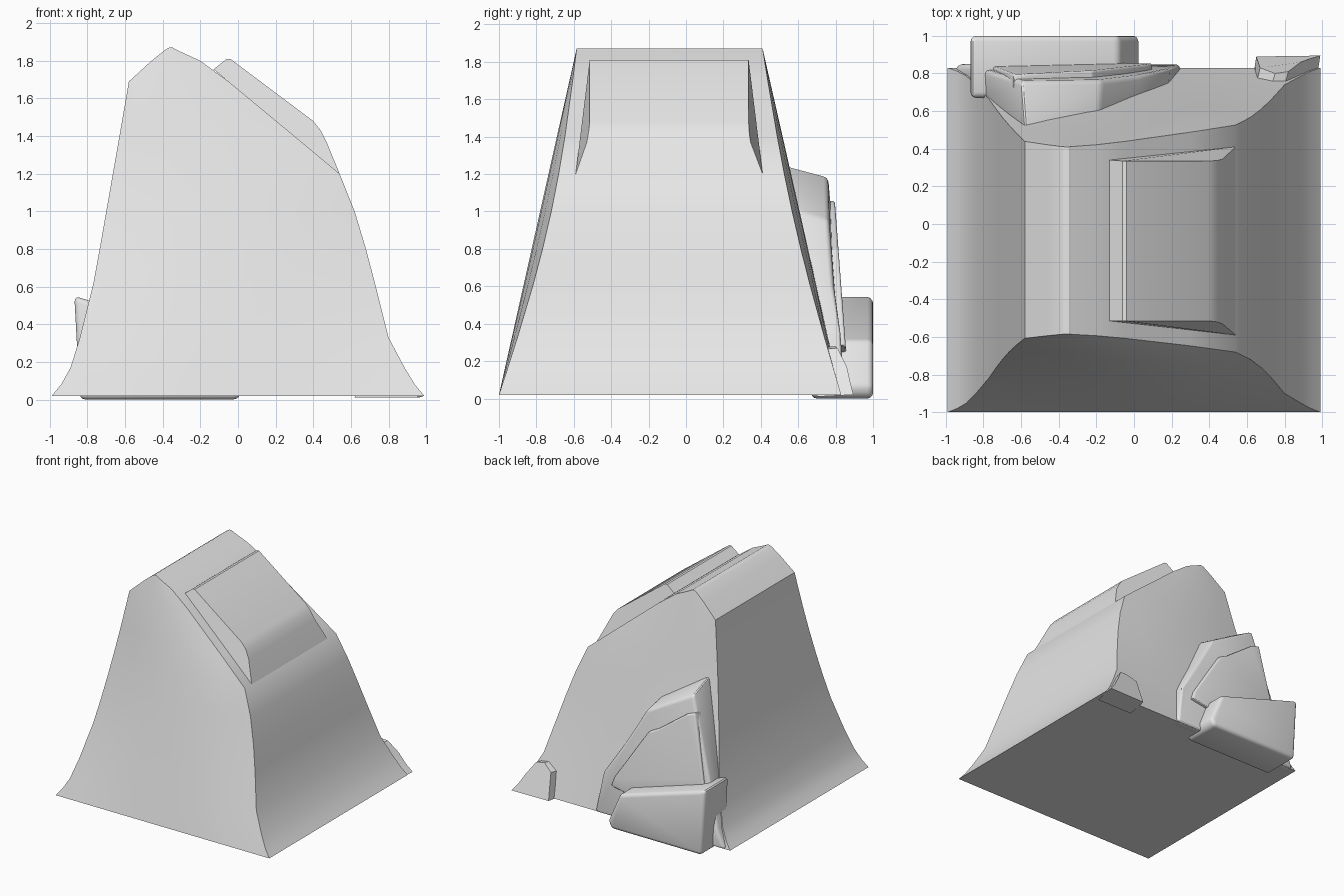
import bpy, bmesh, math

cube = bpy.data.objects.get("Cube")
if cube:
    bpy.data.objects.remove(cube, do_unlink=True)

grey = bpy.data.materials.new("light_grey")
grey.use_nodes = True
grey.diffuse_color = (0.8, 0.8, 0.8, 1)
grey.node_tree.nodes["Principled BSDF"].inputs["Base Color"].default_value = (0.8, 0.8, 0.8, 1)


def loft(name, rings, bevel=0.0, angle=30):
    """Skin a list of equal-length rings, cap both ends, soften the edges."""
    bm = bmesh.new()
    loops = [[bm.verts.new(p) for p in ring] for ring in rings]
    n = len(loops[0])
    for a, b in zip(loops, loops[1:]):
        for i in range(n):
            j = (i + 1) % n
            bm.faces.new((a[i], a[j], b[j], b[i]))
    bm.faces.new(loops[0])
    bm.faces.new(loops[-1])
    bmesh.ops.recalc_face_normals(bm, faces=bm.faces)
    mesh = bpy.data.meshes.new(name)
    bm.to_mesh(mesh)
    bm.free()
    mesh.materials.append(grey)
    obj = bpy.data.objects.new(name, mesh)
    bpy.context.collection.objects.link(obj)
    bpy.ops.object.select_all(action='DESELECT')
    obj.select_set(True)
    bpy.context.view_layer.objects.active = obj
    if bevel:
        mod = obj.modifiers.new("soft_edges", 'BEVEL')
        mod.width = bevel
        mod.segments = 3
        mod.limit_method = 'ANGLE'
        mod.angle_limit = math.radians(25)
        bpy.ops.object.modifier_apply(modifier=mod.name)
    bpy.ops.object.shade_smooth_by_angle(angle=math.radians(angle))
    return obj


# Main body: flared block, levels are (height, left x, right x)
LEVELS = [(.02, -.99, .99), (.08, -.94, .94), (.17, -.89, .885), (.33, -.84, .80),
          (.61, -.77, .73), (.8, -.735, .68), (1.0, -.70, .62), (1.2, -.665, .54),
          (1.4, -.63, .30), (1.69, -.58, -.05), (1.8, -.46, -.2),
          (1.86, -.385, -.33), (1.87, -.365, -.345)]
COLS = 6


def body_ring(z, xl, xr):
    t = (z - .02) / 1.85
    front, back = [], []
    for i in range(COLS + 1):
        u = i / COLS
        x = xl + (xr - xl) * u
        inset = math.sin(math.pi * t) * (2 * u - 1) ** 2
        front.append((x, -1 + .415 * t + .06 * inset, z))
        back.append((x, .83 - .42 * t - .04 * inset, z))
    return front + back[::-1]


loft("main_body", [body_ring(*level) for level in LEVELS])

# Raised hood on the slope: (x, z, front y, back y)
HOOD = [(-.13, 1.755, -.515, .34), (-.06, 1.81, -.515, .335), (-.04, 1.81, -.515, .335),
        (.40, 1.48, -.515, .335), (.44, 1.43, -.52, .337), (.47, 1.37, -.53, .345),
        (.54, 1.2, -.59, .41)]
loft("sloped_hood", [[(x, yf, z) for x, z, yf, yb in HOOD],
                     [(x, yb, z) for x, z, yf, yb in HOOD]])

# Large backing plate on the rear
loft("rear_backing", [
    [(-.58, .50, 1.26), (-.19, .55, 1.02), (.02, .60, .65), (.18, .70, .37),
     (.25, .75, .02), (-.96, .75, .02), (-.88, .72, .17), (-.79, .66, .5)],
    [(-.60, .76, 1.19), (-.17, .765, .95), (.03, .79, .61), (.19, .83, .36),
     (.25, .85, .02), (-.95, .85, .02), (-.88, .845, .17), (-.80, .82, .5)]], .025)

# Raised panel over the backing plate
PANEL = [(-.64, 1.06), (-.56, 1.03), (-.30, .84), (-.22, .80), (.07, .36), (.10, .28),
         (-.1, .24), (-.8, .3), (-.74, .54)]
loft("rear_panel", [[(x, .72, z) for x, z in PANEL],
                    [(x, .875 - .075 * z, z) for x, z in PANEL]], .012)

# Thick pocket at the foot of the rear
POCKET = [(-.87, .55), (-.08, .31), (.03, .06), (0, 0), (-.84, 0)]
loft("rear_pocket", [[(x, .67, z) for x, z in POCKET],
                     [(x, 1.0, z) for x, z in POCKET]], .03)

# Flared fin at the rear corner
FIN = [(.65, .89, .02), (.99, .895, .02), (.94, .88, .08), (.885, .86, .17),
       (.82, .81, .27), (.75, .80, .28), (.67, .83, .23)]
loft("corner_fin", [[(x - .03, .7, z - .01) for x, y, z in FIN], FIN], 0, 40)
